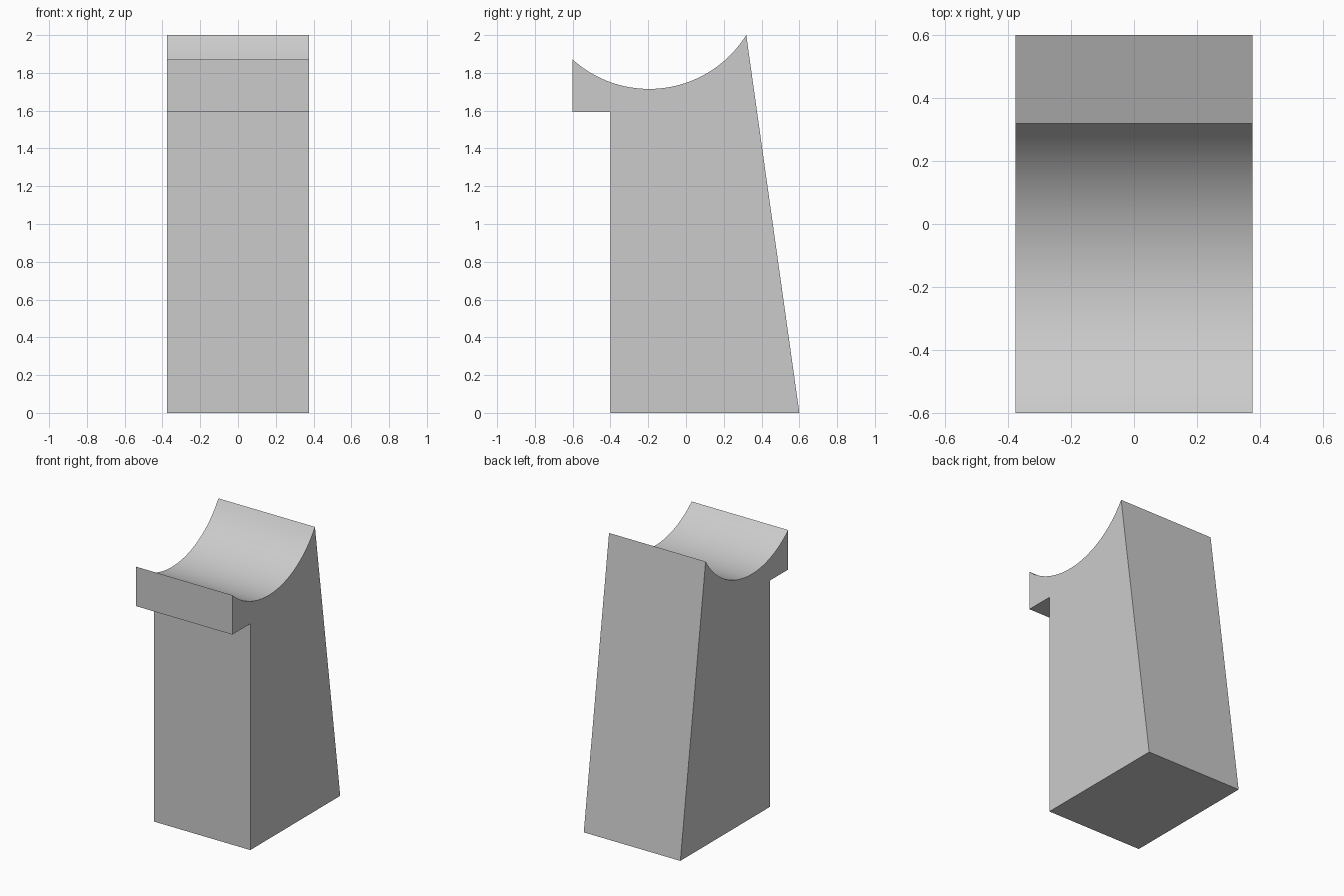
import bpy
import bmesh
from math import asin, sin, cos, radians

cube = bpy.data.objects.get("Cube")
if cube:
    bpy.data.objects.remove(cube, do_unlink=True)

HALF_WIDTH = 0.376
HEIGHT = 2.0

# Plain grey material
grey = bpy.data.materials.new("light_grey")
grey.use_nodes = True
colour = (0.6, 0.6, 0.6, 1.0)
grey.diffuse_color = colour
grey.node_tree.nodes["Principled BSDF"].inputs["Base Color"].default_value = colour


def cradle_arc(centre_y, centre_z, radius, y_start, y_end, steps):
    """Points along the underside of a circle, from y_start to y_end."""
    a = asin((y_start - centre_y) / radius)
    b = asin((y_end - centre_y) / radius)
    angles = [a + (b - a) * i / steps for i in range(steps + 1)]
    return [(centre_y + radius * sin(t), centre_z - radius * cos(t)) for t in angles]


# Side profile: sloping back, upright front, overhanging lip, round cradle
arc = cradle_arc(-0.195, 2.32, 0.605, -0.6, 0.319, 40)
arc[-1] = (0.319, HEIGHT)
profile = [(0.6, 0.0), (-0.4, 0.0), (-0.4, 1.593), (-0.6, 1.593)] + arc

# Extrude the profile across the width
bm = bmesh.new()
side = bm.faces.new([bm.verts.new((-HALF_WIDTH, y, z)) for y, z in profile])
result = bmesh.ops.extrude_face_region(bm, geom=[side])
moved = [v for v in result["geom"] if isinstance(v, bmesh.types.BMVert)]
bmesh.ops.translate(bm, verts=moved, vec=(2 * HALF_WIDTH, 0, 0))
bmesh.ops.recalc_face_normals(bm, faces=bm.faces)

mesh = bpy.data.meshes.new("cradle_block")
bm.to_mesh(mesh)
bm.free()
mesh.materials.append(grey)
block = bpy.data.objects.new("cradle_block", mesh)
bpy.context.collection.objects.link(block)

# Smooth cradle with sharp outer edges
bpy.ops.object.select_all(action="DESELECT")
block.select_set(True)
bpy.context.view_layer.objects.active = block
bpy.ops.object.shade_smooth_by_angle(angle=radians(30))
